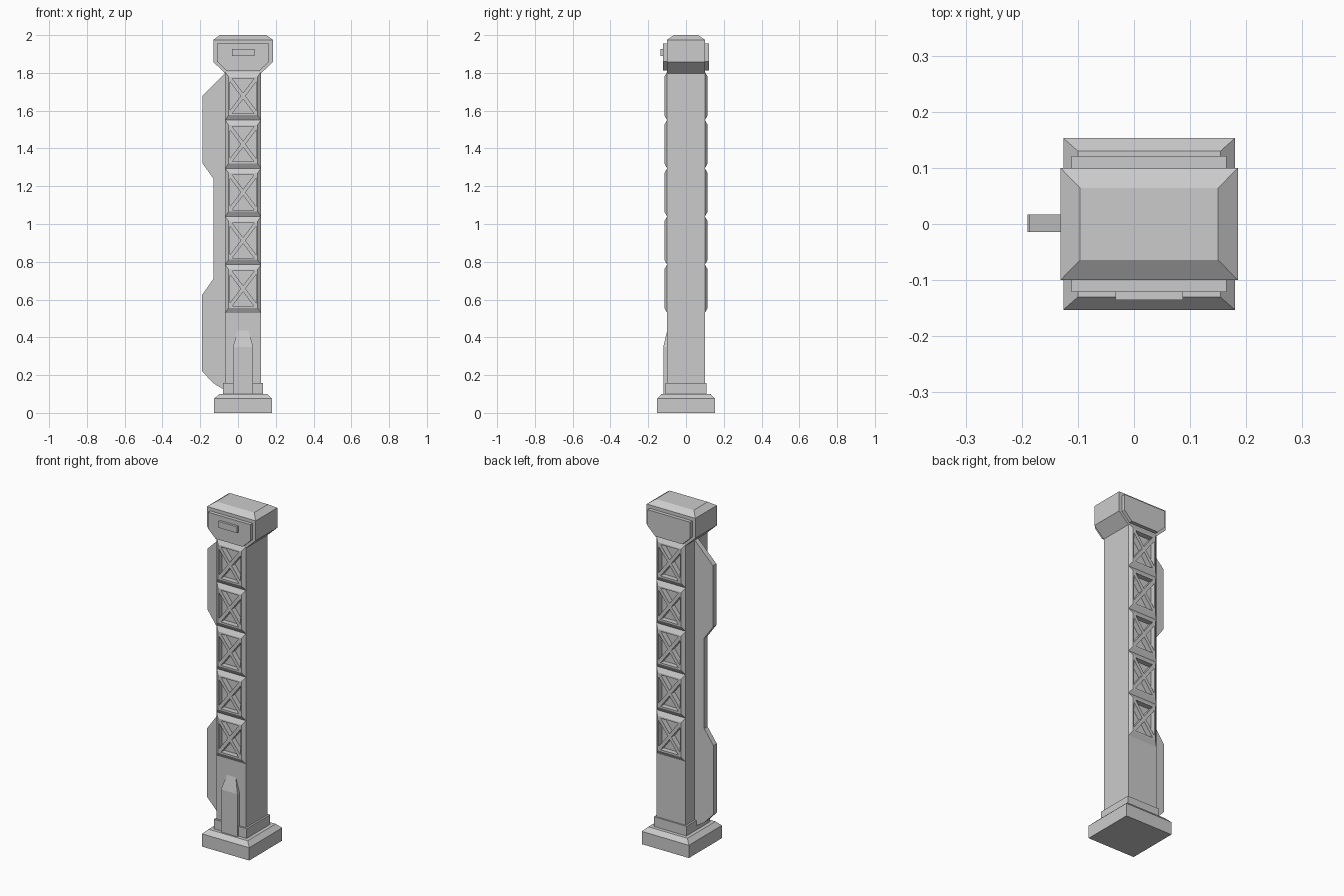
import bpy
import bmesh
from mathutils import Vector

cube = bpy.data.objects.get("Cube")
if cube:
    bpy.data.objects.remove(cube, do_unlink=True)

grey = bpy.data.materials.new("plain grey")
grey.use_nodes = True
colour = (0.6, 0.6, 0.6, 1)
grey.diffuse_color = colour
grey.node_tree.nodes["Principled BSDF"].inputs["Base Color"].default_value = colour

CX = 0.027          # centre line of the column
HALF = 0.095        # column half width
DEPTH = 0.1         # column half depth


def finish(name, bm):
    bmesh.ops.recalc_face_normals(bm, faces=bm.faces)
    mesh = bpy.data.meshes.new(name)
    bm.to_mesh(mesh)
    bm.free()
    mesh.materials.append(grey)
    obj = bpy.data.objects.new(name, mesh)
    bpy.context.collection.objects.link(obj)
    return obj


def loft(bm, rings):
    """Skin equal-length rings of points and cap both ends."""
    rows = [[bm.verts.new(p) for p in ring] for ring in rings]
    n = len(rows[0])
    for a, b in zip(rows, rows[1:]):
        for i in range(n):
            j = (i + 1) % n
            bm.faces.new((a[i], a[j], b[j], b[i]))
    bm.faces.new(rows[0][::-1])
    bm.faces.new(rows[-1])


def rect(x, y, z):
    return [(CX - x, -y, z), (CX + x, -y, z), (CX + x, y, z), (CX - x, y, z)]


def stack(name, *levels):
    """Solid of centred rectangles, each level (half x, half y, z)."""
    bm = bmesh.new()
    loft(bm, [rect(*level) for level in levels])
    return finish(name, bm)


def slab(name, outline, y0, y1):
    """Extrude an xz outline along y."""
    bm = bmesh.new()
    loft(bm, [[(x, y, z) for x, z in outline] for y in (y0, y1)])
    return finish(name, bm)


def mirrored(points):
    return [(CX + x, z) for x, z in points] + [(CX - x, z) for x, z in reversed(points)]


# Foot and column
stack("base", (0.153, 0.153, 0), (0.153, 0.153, 0.075), (0.127, 0.13, 0.1))
stack("plinth", (0.106, 0.109, 0.1), (0.106, 0.109, 0.157))
column = stack("column", (HALF, DEPTH, 0.1), (HALF, DEPTH, 1.8))

# Truss panels on the front and back, with triangular pockets between the braces
panels, pockets = bmesh.new(), bmesh.new()
LOW, HIGH, COUNT = 0.53, 1.805, 5
pitch = (HIGH - LOW) / COUNT


def panel_ring(z, side, x_in, z_in, y):
    x, h = HALF - x_in, pitch / 2 - z_in
    return [(CX + sx * x, side * y, z + sz * h)
            for sx, sz in ((-1, -1), (1, -1), (1, 1), (-1, 1))]


def inset_triangle(tri, edge_gap, brace_gap):
    """Move the triangle edges inward: first edge by edge_gap, others by brace_gap."""
    lines = []
    mid = sum(tri, Vector((0, 0))) / 3
    for i, gap in enumerate((edge_gap, brace_gap, brace_gap)):
        p, q = tri[i], tri[(i + 1) % 3]
        n = Vector((p.y - q.y, q.x - p.x)).normalized()
        if n.dot(mid - p) < 0:
            n = -n
        lines.append((n, n.dot(p) + gap))
    out = []
    for i in range(3):
        (a, c), (b, d) = lines[i], lines[i - 1]
        det = a.x * b.y - a.y * b.x
        out.append(((c * b.y - d * a.y) / det, (a.x * d - b.x * c) / det))
    return out


for k in range(COUNT):
    z = LOW + pitch * (k + 0.5)
    w, h = HALF - 0.025, pitch / 2 - 0.035
    corners = [Vector(c) for c in ((-w, -h), (w, -h), (w, h), (-w, h))]
    for side in (-1, 1):
        loft(panels, [panel_ring(z, side, 0, 0, DEPTH),
                      panel_ring(z, side, 0.019, 0.026, DEPTH + 0.015)])
        for i in range(4):
            tri = inset_triangle([corners[i], corners[(i + 1) % 4], Vector((0, 0))], 0, 0.01)
            loft(pockets, [[(CX + x, side * y, z + dz) for x, dz in tri]
                           for y in (0.085, 0.15)])

truss = finish("truss_panels", panels)
cutter = finish("pocket_cutter", pockets)
cutter.hide_render = True
for obj in (column, truss):
    cut = obj.modifiers.new("pockets", "BOOLEAN")
    cut.operation, cut.solver, cut.object = "DIFFERENCE", "EXACT", cutter
# Bake the cuts so the cutter can go
bpy.context.view_layer.update()
graph = bpy.context.evaluated_depsgraph_get()
baked = [bpy.data.meshes.new_from_object(o.evaluated_get(graph)) for o in (column, truss)]
for obj, mesh in zip((column, truss), baked):
    obj.modifiers.clear()
    obj.data = mesh
bpy.data.objects.remove(cutter, do_unlink=True)

# Tapered buttress on the front of the foot
bm = bmesh.new()
loft(bm, [[(CX - x, -0.09, z), (CX + x, -0.09, z), (CX + x, -y, z), (CX - x, -y, z)]
          for x, y, z in ((0.053, 0.12, 0.1), (0.053, 0.12, 0.35), (0.029, 0.1, 0.435))])
finish("front_buttress", bm)

# Side fin with two wide sections
slab("side_fin", [(-0.05, 1.8), (-0.068, 1.8), (-0.187, 1.68), (-0.187, 1.32),
                  (-0.13, 1.24), (-0.13, 0.71), (-0.19, 0.625), (-0.19, 0.22),
                  (-0.13, 0.157), (-0.07, 0.12), (-0.05, 0.12)], -0.014, 0.017)

# Head: tapered neck, straight sides, bevelled cap
stack("head", (HALF, DEPTH, 1.798), (0.158, DEPTH, 1.858),
      (0.158, DEPTH, 1.975), (0.123, 0.064, 2.0))
face = mirrored([(0.088, 1.812), (0.138, 1.86), (0.138, 1.955)])
slab("head_front_panel", face, -0.121, -0.09)
slab("head_back_panel", face, 0.09, 0.121)
slab("head_front_plate", mirrored([(0.06, 1.89), (0.06, 1.927)]), -0.135, -0.11)
